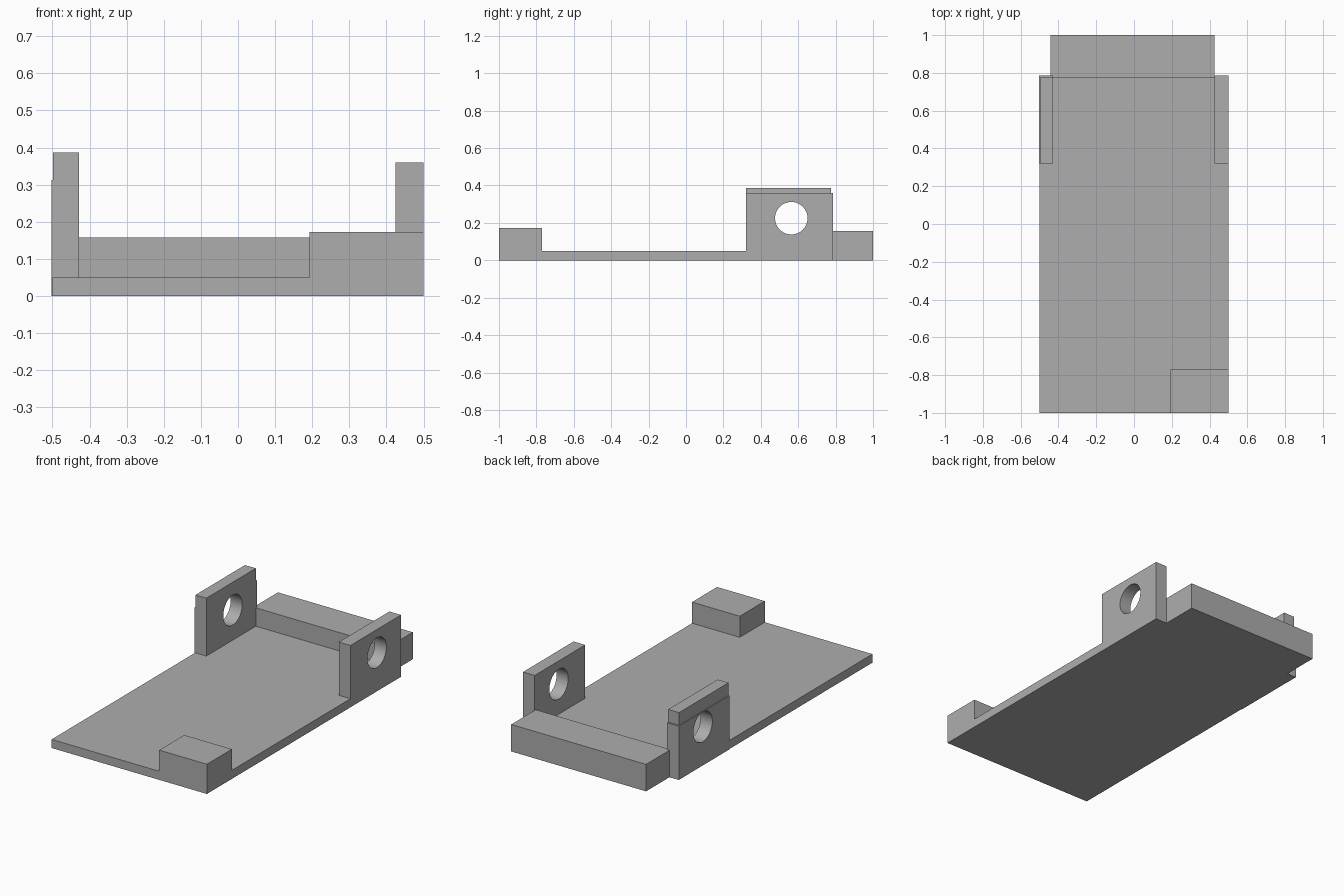
import bpy, bmesh, math
from mathutils import Matrix, Vector

if "Cube" in bpy.data.objects:
    bpy.data.objects.remove(bpy.data.objects["Cube"], do_unlink=True)

grey = bpy.data.materials.new("plain_grey")
grey.use_nodes = True
colour = (0.42, 0.42, 0.42, 1)
grey.diffuse_color = colour
grey.node_tree.nodes["Principled BSDF"].inputs["Base Color"].default_value = colour


def finish(name, bm):
    mesh = bpy.data.meshes.new(name)
    bm.to_mesh(mesh)
    bm.free()
    mesh.materials.append(grey)
    obj = bpy.data.objects.new(name, mesh)
    bpy.context.collection.objects.link(obj)
    return obj


def box(name, low, high):
    low, high = Vector(low), Vector(high)
    bm = bmesh.new()
    place = Matrix.Translation((low + high) / 2) @ Matrix.Diagonal((*(high - low), 1))
    bmesh.ops.create_cube(bm, size=1, matrix=place)
    return finish(name, bm)


def combine(target, tool, operation):
    """Apply a boolean and discard the tool object."""
    mod = target.modifiers.new("combine", "BOOLEAN")
    mod.operation, mod.solver, mod.object = operation, "EXACT", tool
    bpy.context.view_layer.objects.active = target
    bpy.ops.object.modifier_apply(modifier=mod.name)
    bpy.data.objects.remove(tool, do_unlink=True)


def drill(lug):
    """Round hole along x through a lug."""
    bm = bmesh.new()
    place = Matrix.Translation((lug.location.x, 0.563, 0.225)) @ Matrix.Rotation(math.pi / 2, 4, "Y")
    bmesh.ops.create_cone(bm, cap_ends=True, segments=48, radius1=0.087,
                          radius2=0.087, depth=2, matrix=place)
    cutter = finish("hole_cutter", bm)
    cutter.hide_render = True
    combine(lug, cutter, "DIFFERENCE")
    bpy.ops.object.select_all(action="DESELECT")
    lug.select_set(True)
    bpy.context.view_layer.objects.active = lug
    bpy.ops.object.shade_smooth_by_angle(angle=math.radians(30))


# Flat base, rear bar and front corner pad
box("base_plate", (-0.5, -1, 0), (0.5, 0.775, 0.05))
box("rear_bar", (-0.443, 0.775, 0), (0.425, 1, 0.157))
box("corner_pad", (0.193, -1, 0), (0.5, -0.77, 0.173))

# Plain drilled lug on the left
left_lug = box("left_lug", (0.425, 0.32, 0), (0.5, 0.785, 0.36))
drill(left_lug)

# Taller drilled lug on the right, with a slightly narrower top
right_lug = box("right_lug", (-0.503, 0.32, 0), (-0.428, 0.785, 0.313))
lug_top = box("lug_top", (-0.498, 0.32, 0.2), (-0.428, 0.775, 0.387))
combine(right_lug, lug_top, "UNION")
drill(right_lug)
